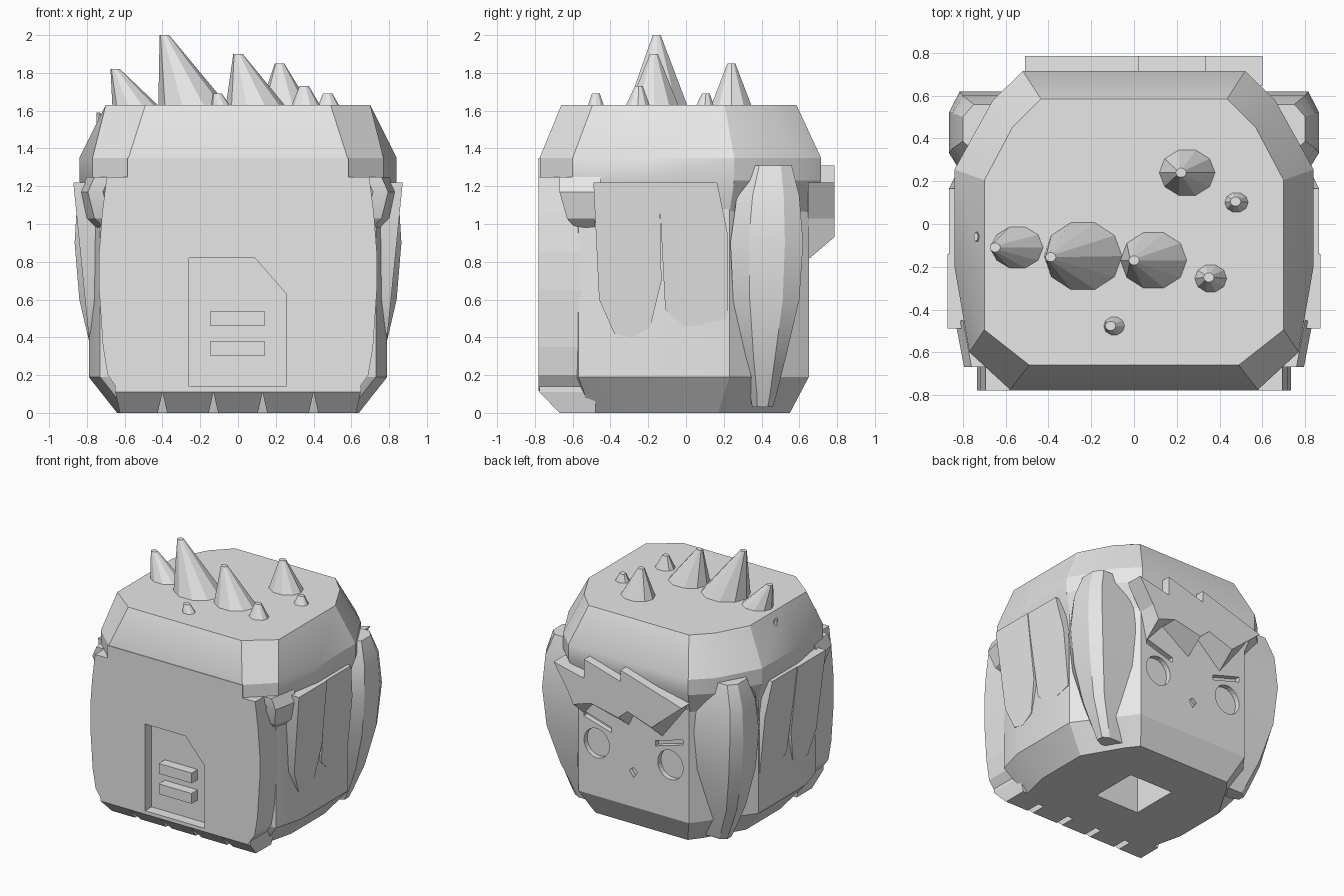
import bpy
import bmesh
from math import cos, sin, tau, radians

if "Cube" in bpy.data.objects:
    bpy.data.objects.remove(bpy.data.objects["Cube"])

grey = bpy.data.materials.new("light grey")
grey.use_nodes = True
grey.diffuse_color = (0.8, 0.8, 0.8, 1)
grey.node_tree.nodes["Principled BSDF"].inputs["Base Color"].default_value = (0.8, 0.8, 0.8, 1)


def loft(name, rings, smooth=True):
    """Skin a closed solid through rings of 3D points."""
    bm = bmesh.new()
    loops = [[bm.verts.new(p) for p in ring] for ring in rings]
    n = len(loops[0])
    for a, b in zip(loops, loops[1:]):
        for i in range(n):
            j = (i + 1) % n
            bm.faces.new((a[i], a[j], b[j], b[i]))
    bm.faces.new(loops[0])
    bm.faces.new(loops[-1])
    bmesh.ops.recalc_face_normals(bm, faces=bm.faces)
    mesh = bpy.data.meshes.new(name)
    bm.to_mesh(mesh)
    bm.free()
    mesh.materials.append(grey)
    ob = bpy.data.objects.new(name, mesh)
    bpy.context.collection.objects.link(ob)
    if smooth:
        bpy.ops.object.select_all(action="DESELECT")
        ob.select_set(True)
        bpy.context.view_layer.objects.active = ob
        bpy.ops.object.shade_smooth_by_angle(angle=radians(25))
    return ob


def slab(name, outline, y0, y1):
    """Extrude an (x, z) outline along y."""
    return loft(name, [[(x, y, z) for x, z in outline] for y in (y0, y1)], False)


def rect(x0, x1, z0, z1):
    return [(x0, z0), (x1, z0), (x1, z1), (x0, z1)]


def mirrored(half):
    return half + [(-x, y) for x, y in reversed(half)]


def level(half, z):
    return [(x, y, z) for x, y in mirrored(half)]


def cut(target, cutters):
    for c in cutters:
        mod = target.modifiers.new("cut", "BOOLEAN")
        mod.object = c
        mod.solver = "EXACT"
        bpy.context.view_layer.objects.active = target
        bpy.ops.object.modifier_apply(modifier=mod.name)
        bpy.data.objects.remove(c)


# Head body with chamfered corners
foot = [(.40, .55), (.47, .46), (.64, .17), (.64, -.25), (.58, -.5), (.5, -.55)]
wall = [(.48, .65), (.57, .53), (.79, .23), (.79, -.35), (.73, -.57), (.55, -.6)]
body = loft("head_body", [level(foot, 0), level(wall, .19), level(wall, 1.3)])

# Recessed face details and the square hole underneath
cutters = []
for s in (1, -1):
    eye = [(s * .32 + .11 * cos(tau * i / 24), .605 + .115 * sin(tau * i / 24)) for i in range(24)]
    brow = [(s * .43, .83), (s * .43, .79), (s * .19, .72), (s * .19, .76)]
    cutters += [slab("eye_cutter", eye, .61, .75), slab("brow_cutter", brow, .61, .75)]
cutters.append(slab("mouth_cutter", [(-.035, .47), (0, .5), (.035, .47), (0, .42)], .62, .75))
cutters.append(slab("hole_cutter", rect(-.19, .19, -.1, .45), -.19, .19))
cut(body, cutters)

# Hood over the top
crown = [(.435, .585), (.57, .45), (.70, .205), (.70, -.2), (.70, -.495), (.49, -.66)]
brim = [(.52, .715), (.66, .58), (.84, .255), (.84, -.2), (.77, -.6), (.58, -.775)]
hem = [(.48, .64), (.56, .53), (.78, .23), (.78, -.2), (.73, -.56), (.55, -.6)]
loft("hood", [level(crown, 1.63), level(brim, 1.35), level(brim, 1.23), level(hem, 1.05)])

# Flat front plate with a recessed door
side = [(.585, 1.35), (.585, 1.25), (.695, 1.25), (.72, 1.05), (.735, .85), (.735, .65),
        (.715, .35), (.69, .2), (.63, .115)]
plate = slab("front_plate", mirrored(side), -.78, -.55)
door = [(-.26, .14), (.255, .14), (.255, .63), (.09, .82), (-.26, .82)]
cut(plate, [slab("door_cutter", door, -.9, -.70)])
for z in (.30, .46):
    slab("door_bar", rect(-.145, .14, z, z + .08), -.775, -.65)

# Tapered lobes under the front plate
bounds = [-.65, -.4, -.13, .13, .4, .65]
for a, b in zip(bounds, bounds[1:]):
    rings = []
    for z, inset, front in ((.14, 0, -.775), (.11, 0, -.775), (0, .025, -.67)):
        rings.append([(a + inset, front, z), (b - inset, front, z),
                      (b - inset, -.48, z), (a + inset, -.48, z)])
    loft("front_lobe", rings, False)

# Side locks, long corner locks and hood drips on both sides
panels = [
    [(-.49, 1.22), (-.14, 1.22), (-.13, .7), (-.19, .45), (-.29, .4), (-.38, .42), (-.46, .6)],
    [(-.145, 1.22), (.165, 1.22), (.22, .95), (.22, .5), (.0, .45), (-.11, .55)],
]
lock = [(1.31, .33, .56, .80), (1.15, .27, .60, .85), (.9, .235, .62, .865),
        (.6, .25, .60, .84), (.3, .30, .53, .77), (.1, .34, .48, .69), (.03, .35, .46, .66)]
drip = [(1.25, -.67, -.45, .80), (1.17, -.67, -.46, .835), (1.03, -.63, -.48, .80),
        (.95, -.56, -.49, .72)]
for s in (1, -1):
    for k, outline in enumerate(panels):
        outer = [(s * (.79 + .1 * (z - .4) - .006 * k), y, z) for y, z in outline]
        inner = [(s * .7, y, z) for y, z in outline]
        loft("side_lock", [inner, outer])
    rings = []
    for z, y0, y1, x in lock:
        w = y1 - y0
        section = [(x - .2, y0), (x - .06, y0), (x, y0 + .25 * w), (x, y0 + .75 * w),
                   (x - .05, y1), (x - .36, y1)]
        rings.append([(s * px, py, z) for px, py in section])
    loft("corner_lock", rings)
    loft("hood_drip", [[(s * (x - .12), y0, z), (s * (x - .04), y0, z), (s * x, y1, z),
                        (s * .6, y1, z)] for z, y0, y1, x in drip])

# Zigzag fringe above the face; the tips lean inward
fringe_top = [(.6, 1.22), (.335, 1.16), (.335, 1.31), (.02, 1.22), (.02, 1.31), (-.51, 1.15)]
fringe_tips = [(-.25, .93, .12), (-.04, 1.0, 0), (.04, .93, .11), (.28, .98, 0),
               (.43, .93, .12), (.48, 1.03, 0)]
front = [(x, .785, z) for x, z in fringe_top] + [(x, .785, z) for x, z, d in fringe_tips]
back = [(x, .645, z) for x, z in fringe_top] + [(x, .645, z - d) for x, z, d in fringe_tips]
loft("fringe", [back, front], False)

# Leaning spikes on top: base centre, radii, tip x, tip y, tip height
spikes = [
    (.25, .24, .135, .115, .22, .24, 1.85),
    (.48, .10, .06, .052, .475, .105, 1.69),
    (.36, -.255, .08, .07, .35, -.25, 1.73),
    (.095, -.17, .16, .14, .0, -.17, 1.90),
    (-.235, -.15, .187, .168, -.39, -.155, 2.0),
    (-.54, -.11, .125, .105, -.65, -.11, 1.82),
    (-.09, -.477, .053, .047, -.11, -.477, 1.69),
]


def circle(x, y, z, rx, ry):
    return [(x + rx * cos(tau * i / 10), y + ry * sin(tau * i / 10), z) for i in range(10)]


for x, y, rx, ry, tx, ty, tz in spikes:
    loft("top_spike", [circle(x, y, 1.62, rx, ry), circle(tx, ty, tz, .025, .022)], False)
# Small stub on the hood slope
loft("side_stub", [circle(-.72, -.06, 1.5, .03, .03), circle(-.74, -.06, 1.59, .01, .02)], False)
